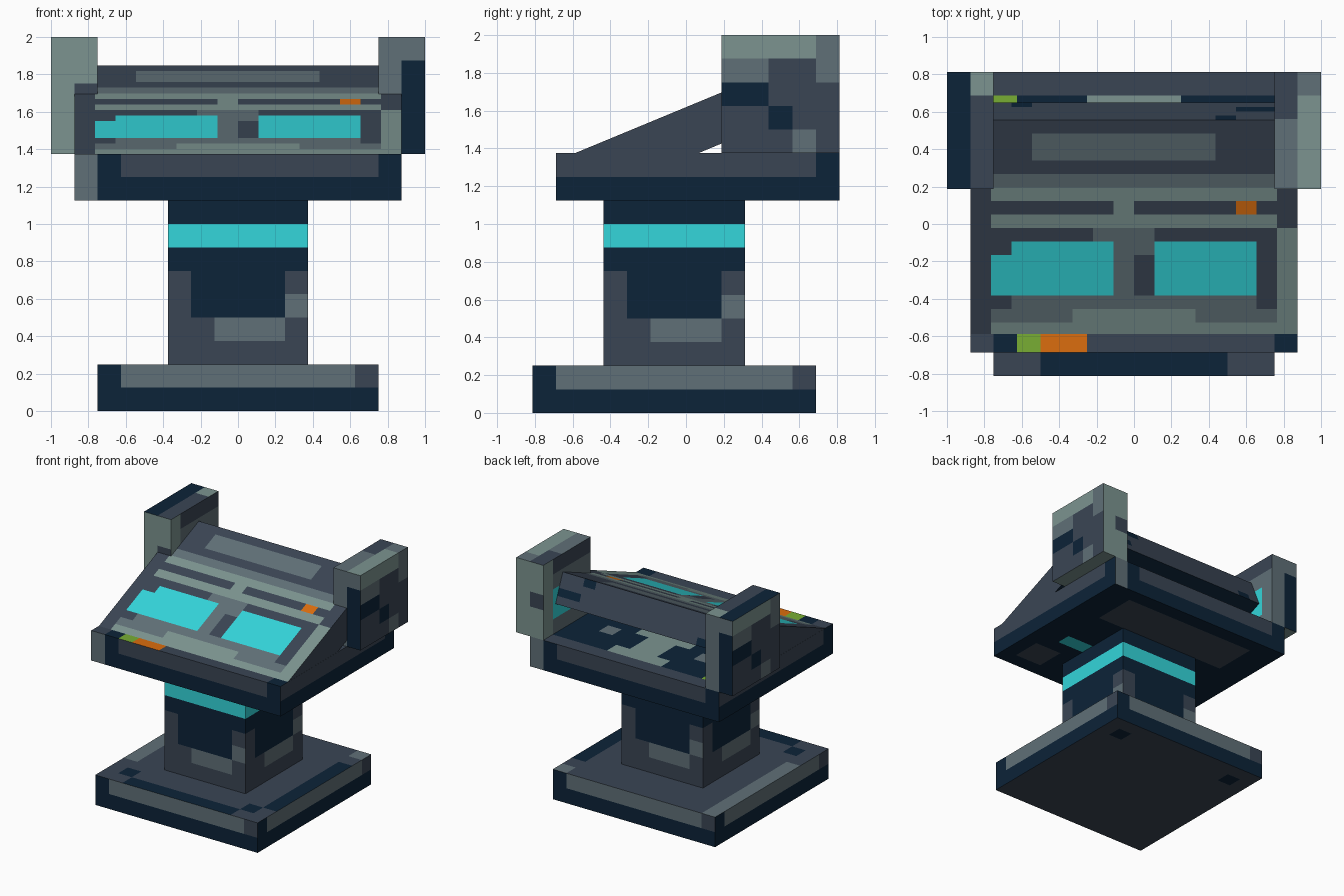
import bpy, bmesh, math
from mathutils import Vector

cube = bpy.data.objects.get("Cube")
if cube:
    bpy.data.objects.remove(cube, do_unlink=True)

# ---- Materials -------------------------------------------------------------
def linear(c):
    c /= 255
    return c / 12.92 if c <= 0.04045 else ((c + 0.055) / 1.055) ** 2.4

def material(name, r, g, b):
    m = bpy.data.materials.new(name)
    m.use_nodes = True
    col = (linear(r), linear(g), linear(b), 1)
    m.diffuse_color = col
    bsdf = m.node_tree.nodes["Principled BSDF"]
    bsdf.inputs["Base Color"].default_value = col
    bsdf.inputs["Roughness"].default_value = 0.8
    return m

MATS = [material("navy", 12, 35, 56), material("slate", 58, 69, 84),
        material("grey", 96, 112, 119), material("light grey", 124, 148, 144),
        material("cyan", 51, 214, 219), material("orange", 219, 109, 14),
        material("green", 120, 174, 52)]
NAVY, SLATE, GREY, LIGHT, CYAN, ORANGE, GREEN = range(7)

# Each side of a box: origin corner (0 = low, 1 = high), u and v directions
SIDES = {
    "front":  ((0, 0, 0), (1, 0, 0), (0, 0, 1)),
    "plus_x": ((1, 0, 0), (0, 1, 0), (0, 0, 1)),
    "back":   ((1, 1, 0), (-1, 0, 0), (0, 0, 1)),
    "minus_x": ((0, 1, 0), (0, -1, 0), (0, 0, 1)),
    "top":    ((0, 0, 1), (1, 0, 0), (0, 1, 0)),
    "bottom": ((0, 1, 0), (1, 0, 0), (0, -1, 0)),
}

def painted_box(name, lo, hi, paint, cell=(0.125, 0.125, 0.125)):
    """Box whose sides are cut along painted rectangles.
    paint: side -> (base colour, [(u0, v0, u1, v1, colour), ...]) in cells;
    later rectangles cover earlier ones."""
    lo, hi, cell = Vector(lo), Vector(hi), Vector(cell)
    size = hi - lo
    bm = bmesh.new()
    for side, (corner, u, v) in SIDES.items():
        base, rects = paint[side]
        u, v = Vector(u), Vector(v)
        org = Vector([hi[i] if corner[i] else lo[i] for i in range(3)])
        lu, lv = abs(u.dot(size)), abs(v.dot(size))
        cu, cv = abs(u.dot(cell)), abs(v.dot(cell))
        spots = [(a * cu, b * cv, min(c * cu, lu), min(d * cv, lv), m)
                 for a, b, c, d, m in rects]
        us = sorted({round(x, 5) for s in spots for x in (s[0], s[2])} | {0, round(lu, 5)})
        vs = sorted({round(x, 5) for s in spots for x in (s[1], s[3])} | {0, round(lv, 5)})
        for a, c in zip(us, us[1:]):
            for b, d in zip(vs, vs[1:]):
                f = bm.faces.new([bm.verts.new(org + u * p + v * q)
                                  for p, q in ((a, b), (c, b), (c, d), (a, d))])
                x, y = (a + c) / 2, (b + d) / 2
                f.material_index = base
                for s in spots:
                    if s[0] < x < s[2] and s[1] < y < s[3]:
                        f.material_index = s[4]
    bmesh.ops.remove_doubles(bm, verts=bm.verts, dist=1e-4)
    me = bpy.data.meshes.new(name)
    bm.to_mesh(me)
    bm.free()
    for m in MATS:
        me.materials.append(m)
    ob = bpy.data.objects.new(name, me)
    bpy.context.collection.objects.link(ob)
    return ob

def around(spec):
    return {s: spec for s in ("front", "plus_x", "back", "minus_x")}

# ---- Base slab -------------------------------------------------------------
painted_box("base", (-0.75, -0.8125, 0), (0.75, 0.6875, 0.25), {
    **around((NAVY, [(1, 1, 11, 2, GREY), (11, 1, 12, 2, SLATE)])),
    "top": (SLATE, [(2, 0, 10, 1, NAVY), (11, 2, 12, 10, NAVY), (0, 3, 1, 12, GREY),
                    (11, 11, 12, 12, GREY), (1, 1, 2, 2, NAVY), (10, 1, 11, 2, NAVY)]),
    "bottom": (SLATE, [(1, 1, 2, 2, NAVY), (10, 1, 11, 2, NAVY)]),
})

# ---- Column with glowing band ----------------------------------------------
painted_box("column", (-0.375, -0.4375, 0.25), (0.375, 0.3125, 1.125), {
    **around((NAVY, [(0, 0, 6, 2, SLATE), (0, 2, 1, 4, SLATE), (5, 3, 6, 4, SLATE),
                     (5, 2, 6, 3, GREY), (2, 1, 5, 2, GREY), (0, 5, 6, 6, CYAN)])),
    "top": (NAVY, []), "bottom": (SLATE, []),
})

# ---- Tray ------------------------------------------------------------------
tray_long = (NAVY, [(2, 1, 13, 2, SLATE), (0, 0, 1, 2, GREY)])
tray_short = (NAVY, [(0, 1, 11, 2, SLATE)])
painted_box("tray", (-0.875, -0.6875, 1.125), (0.875, 0.8125, 1.375), {
    "front": tray_long, "back": tray_long, "plus_x": tray_short, "minus_x": tray_short,
    "top": (SLATE, [(1, 0, 2, 1, NAVY), (2, 0, 3, 1, GREEN), (3, 0, 5, 1, ORANGE),
                    (13, 0, 14, 1, NAVY), (1, 1, 13, 11, NAVY), (1, 10, 2, 11, GREEN),
                    (5, 10, 9, 11, LIGHT), (6, 8, 8, 10, LIGHT), (5, 7, 9, 8, LIGHT),
                    (3, 8, 4, 9, GREY), (10, 8, 11, 9, GREY)]),
    "bottom": (NAVY, [(2, 1, 12, 4, SLATE), (11, 9, 13, 11, SLATE), (10, 7, 12, 8, CYAN)]),
})

# ---- Side posts: same sides, turned half a circle ----------------------------
outer = (SLATE, [(0, 4, 4, 5, LIGHT), (4, 3, 5, 5, GREY), (0, 3, 2, 4, GREY),
                 (0, 2, 2, 3, NAVY), (2, 1, 3, 2, NAVY), (3, 0, 4, 1, GREY)])
inner = (GREY, [(0, 0, 1, 5, LIGHT), (1, 4, 5, 5, SLATE), (1, 1, 4, 3, CYAN)])
dark_end = (GREY, [(1, 0, 2, 4, NAVY)])
light_end = (LIGHT, [(1, 2, 2, 3, SLATE)])
painted_box("left_post", (0.75, 0.1875, 1.375), (1, 0.8125, 2), {
    "plus_x": outer, "minus_x": inner, "front": dark_end, "back": light_end,
    "top": (GREY, [(1, 0, 2, 4, LIGHT), (0, 3, 1, 5, SLATE)]), "bottom": (LIGHT, []),
})
painted_box("right_post", (-1, 0.1875, 1.375), (-0.75, 0.8125, 2), {
    "plus_x": inner, "minus_x": outer, "front": light_end, "back": dark_end,
    "top": (SLATE, [(0, 0, 1, 5, NAVY), (1, 4, 2, 5, LIGHT)]), "bottom": (LIGHT, []),
})

# ---- Sloping control panel ---------------------------------------------------
console = [
    (0, 0, 1, 11, SLATE), (1, 0, 16, 1, LIGHT), (15, 0, 16, 8, LIGHT),   # borders
    (15, 8, 16, 11, SLATE), (5, 1, 11, 2, LIGHT),
    (1, 2, 2, 8, SLATE), (1, 7, 6, 8, SLATE), (14, 2, 15, 8, SLATE),     # screen frames
    (9, 7, 15, 8, SLATE), (8, 3, 9, 6, SLATE),
    (2, 3, 7, 7, CYAN), (1, 3, 2, 6, CYAN), (9, 3, 14, 7, CYAN),         # screens
    (1, 8, 15, 11, LIGHT), (1, 9, 7, 10, SLATE), (8, 9, 15, 10, SLATE),  # slots
    (13, 9, 14, 10, ORANGE),
    (0, 12, 16, 16, SLATE), (3, 13, 12, 15, GREY),                       # upper plate
]
panel = painted_box("control_panel", (-0.874, 0, -0.25), (0.874, 1.25, 0), {
    "top": (GREY, console), "bottom": (NAVY, []),
    "front": (SLATE, []), "plus_x": (SLATE, []), "minus_x": (SLATE, []),
    "back": (SLATE, [(1, 1, 3, 2, NAVY), (3, 3, 4, 4, NAVY), (13, 0, 14, 1, NAVY)]),
}, cell=(1.748 / 16, 1.25 / 16, 0.0625))
panel.location = (0, -0.6, 1.37)
panel.rotation_euler = (math.radians(22.5), 0, 0)
